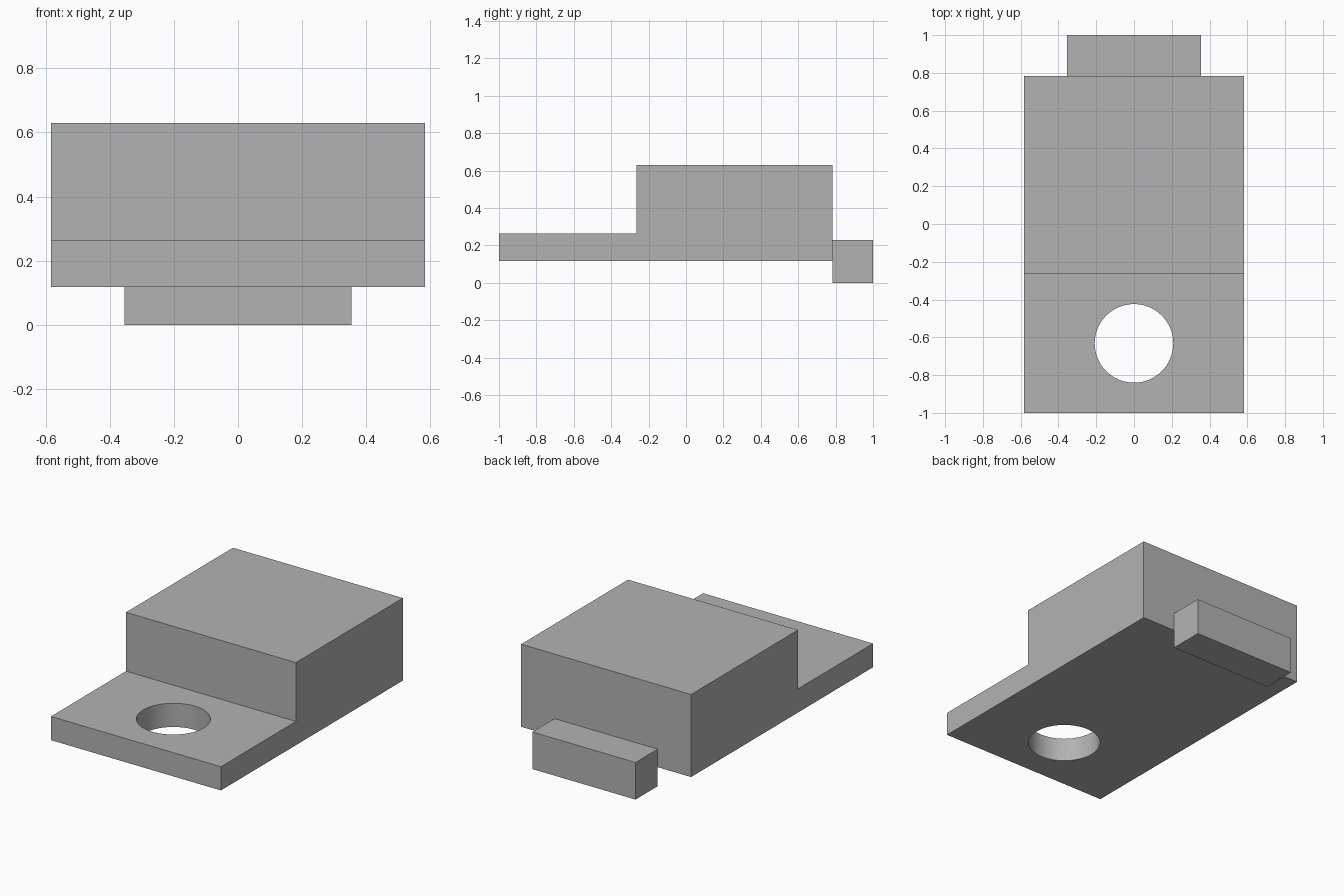
import bpy
import bmesh
from mathutils import Matrix, Vector

if "Cube" in bpy.data.objects:
    bpy.data.objects.remove(bpy.data.objects["Cube"], do_unlink=True)

# Single flat colour
grey = bpy.data.materials.new("plain_grey")
grey.use_nodes = True
colour = (0.45, 0.45, 0.45, 1.0)
grey.diffuse_color = colour
grey.node_tree.nodes["Principled BSDF"].inputs["Base Color"].default_value = colour


def finish(name, bm):
    bmesh.ops.recalc_face_normals(bm, faces=bm.faces[:])
    mesh = bpy.data.meshes.new(name)
    bm.to_mesh(mesh)
    bm.free()
    mesh.materials.append(grey)
    obj = bpy.data.objects.new(name, mesh)
    bpy.context.collection.objects.link(obj)
    return obj


def extrude_profile(name, profile, half_width):
    """Extrude a side (y, z) profile symmetrically along x."""
    bm = bmesh.new()
    face = bm.faces.new([bm.verts.new((-half_width, y, z)) for y, z in profile])
    grown = bmesh.ops.extrude_face_region(bm, geom=[face])["geom"]
    verts = [g for g in grown if isinstance(g, bmesh.types.BMVert)]
    bmesh.ops.translate(bm, verts=verts, vec=Vector((2 * half_width, 0, 0)))
    return finish(name, bm)


BACK, STEP = 0.783, -0.265
BOTTOM, PLATE_TOP, TOP = 0.118, 0.265, 0.63

# Stepped body: thin mounting plate in front, tall block behind
body = extrude_profile("stepped_body", [
    (-1, BOTTOM), (BACK, BOTTOM), (BACK, TOP),
    (STEP, TOP), (STEP, PLATE_TOP), (-1, PLATE_TOP)], 0.583)

# Rear tab, hanging below the body
extrude_profile("rear_tab", [(BACK, 0), (1, 0), (1, 0.23), (BACK, 0.23)], 0.354)

# Round mounting hole through the plate
bm = bmesh.new()
bmesh.ops.create_cone(bm, cap_ends=True, segments=64, radius1=0.208, radius2=0.208,
                      depth=0.5, matrix=Matrix.Translation((0, -0.632, 0.2)))
cutter = finish("hole_cutter", bm)
cutter.hide_render = True
hole = body.modifiers.new("mounting_hole", "BOOLEAN")
hole.operation = "DIFFERENCE"
hole.solver = "EXACT"
hole.object = cutter

bpy.ops.object.select_all(action="DESELECT")
body.select_set(True)
bpy.context.view_layer.objects.active = body
bpy.ops.object.modifier_apply(modifier=hole.name)
bpy.data.objects.remove(cutter, do_unlink=True)
bpy.ops.object.shade_smooth_by_angle()
